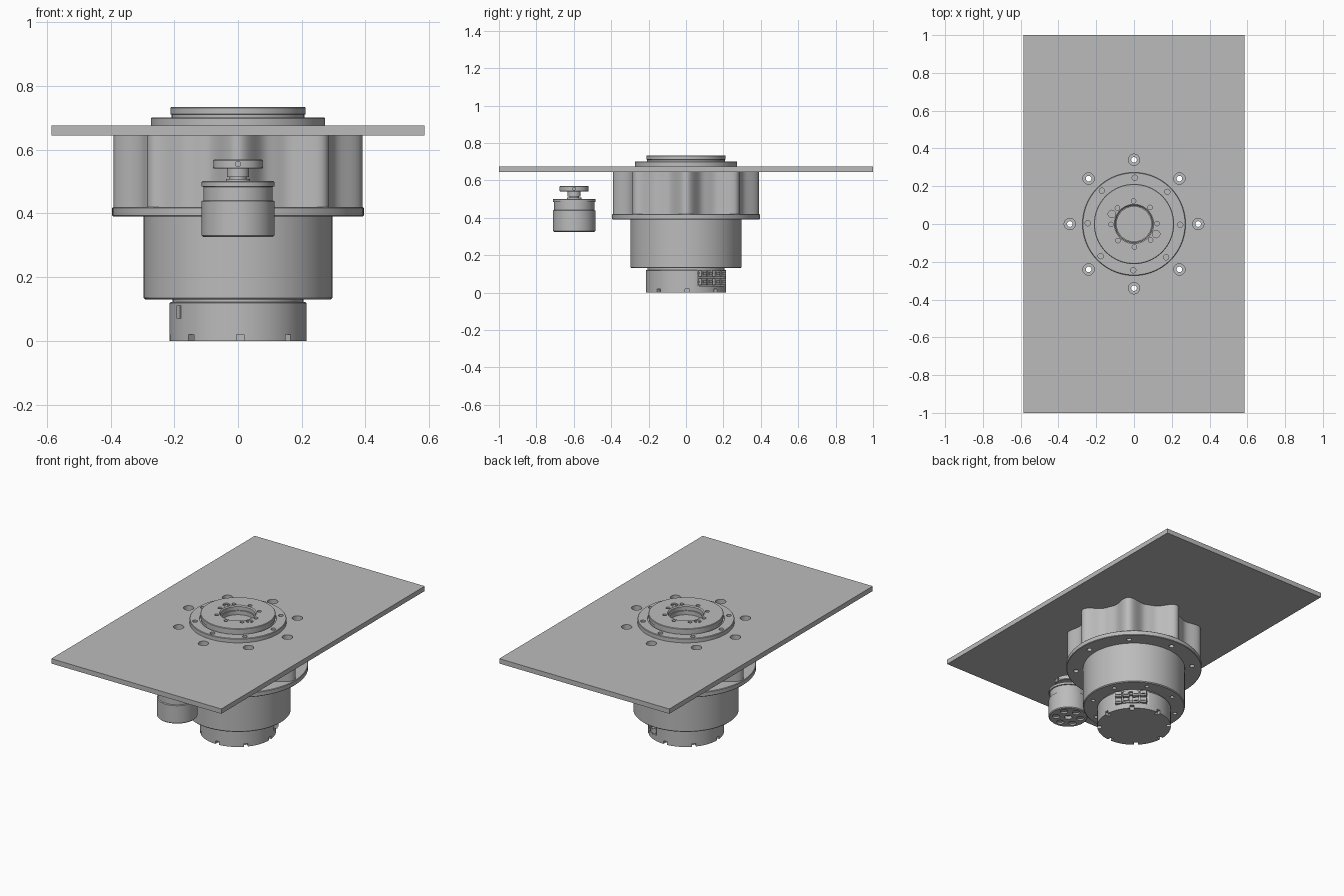
import bpy, bmesh
from math import sin, cos, pi, radians, tau
from mathutils import Matrix, Vector

cube = bpy.data.objects.get("Cube")
if cube:
    bpy.data.objects.remove(cube)

metal = bpy.data.materials.new("machined_grey")
metal.use_nodes = True
GREY = (0.5, 0.5, 0.5, 1)
metal.diffuse_color = GREY
metal.node_tree.nodes["Principled BSDF"].inputs["Base Color"].default_value = GREY


def finish(name, bm):
    bmesh.ops.recalc_face_normals(bm, faces=bm.faces)
    mesh = bpy.data.meshes.new(name)
    bm.to_mesh(mesh)
    bm.free()
    mesh.materials.append(metal)
    obj = bpy.data.objects.new(name, mesh)
    bpy.context.collection.objects.link(obj)
    return obj


def activate(obj):
    bpy.ops.object.select_all(action='DESELECT')
    obj.select_set(True)
    bpy.context.view_layer.objects.active = obj


def smooth(obj):
    activate(obj)
    bpy.ops.object.shade_smooth_by_angle(angle=radians(30))


def stack(bm, rings):
    """Skin a list of equal-length point rings and cap both ends."""
    loops = [[bm.verts.new(p) for p in ring] for ring in rings]
    n = len(loops[0])
    for a, b in zip(loops, loops[1:]):
        for i in range(n):
            j = (i + 1) % n
            bm.faces.new((a[i], a[j], b[j], b[i]))
    bm.faces.new(loops[0][::-1])
    bm.faces.new(loops[-1])


def circle(r, z, n, x=0, y=0):
    return [(x + r * cos(tau * i / n), y + r * sin(tau * i / n), z) for i in range(n)]


def turned(name, profile, y=0, n=96):
    bm = bmesh.new()
    stack(bm, [circle(r, z, n, 0, y) for r, z in profile])
    return finish(name, bm)


def add_box(bm, size, angle, radius, side, z):
    """Box whose local x axis points outwards at the given angle."""
    m = (Matrix.Rotation(angle, 4, 'Z') @ Matrix.Translation((radius, side, z))
         @ Matrix.Diagonal((*size, 1)))
    bmesh.ops.create_cube(bm, size=1, matrix=m)


def cut(obj, bm):
    cutter = finish("cutter", bm)
    cutter.hide_render = True
    activate(obj)
    mod = obj.modifiers.new("cut", 'BOOLEAN')
    mod.operation = 'DIFFERENCE'
    mod.solver = 'EXACT'
    mod.object = cutter
    bpy.ops.object.modifier_apply(modifier=mod.name)
    bpy.data.objects.remove(cutter)


def drill(obj, centres, r, z0, z1, n=20):
    bm = bmesh.new()
    for x, y in centres:
        stack(bm, [circle(r, z, n, x, y) for z in (z0, z1)])
    cut(obj, bm)


def polar(r, count, start=0.0, y=0.0):
    return [(r * cos(start + tau * i / count), y + r * sin(start + tau * i / count))
            for i in range(count)]


BOLTS = polar(0.34, 8)

# Mounting plate with bolt clearance holes
bm = bmesh.new()
bmesh.ops.create_cube(bm, size=1, matrix=Matrix.Translation((0, 0, 0.66))
                      @ Matrix.Diagonal((1.17, 2, 0.03, 1)))
plate = finish("mounting_plate", bm)
drill(plate, BOLTS, 0.03, 0.6, 0.7)

# Scalloped housing with eight bolt lobes
def lobed(z, n=192):
    ring = []
    for i in range(n):
        a = tau * i / n
        r = 0.313 + 0.077 * (0.5 + 0.5 * cos(8 * a)) ** 2
        ring.append((r * cos(a), r * sin(a), z))
    return ring

bm = bmesh.new()
stack(bm, [lobed(0.42), lobed(0.645)])
housing = finish("scalloped_housing", bm)
drill(housing, BOLTS, 0.015, 0.4, 0.66)

# Flange under the housing
flange = turned("housing_flange", [(0.392, 0.39), (0.395, 0.393), (0.395, 0.417), (0.392, 0.42)])
drill(flange, BOLTS, 0.015, 0.38, 0.43)

# Main body drum
body = turned("body_drum", [(0.292, 0.13), (0.297, 0.135), (0.297, 0.39)])
drill(body, polar(0.25, 8, pi / 8), 0.012, 0.1, 0.16)

# Rotating output ring with a stepped top and central bore
output = turned("output_ring", [
    (0.273, 0.675), (0.273, 0.698), (0.27, 0.701), (0.216, 0.701), (0.216, 0.695),
    (0.208, 0.695), (0.208, 0.71), (0.212, 0.711), (0.212, 0.731), (0.209, 0.734),
    (0.104, 0.734), (0.098, 0.728), (0.098, 0.705), (0.092, 0.705), (0.092, 0.68)])
drill(output, polar(0.245, 8, radians(-1)), 0.014, 0.685, 0.72)
drill(output, polar(0.122, 8, radians(1)), 0.012, 0.71, 0.75)
side_ports = [(0.117, -0.053), (-0.117, 0.053)]
drill(output, side_ports, 0.02, 0.725, 0.75)
port_pins = bmesh.new()
for x, y in side_ports:
    stack(port_pins, [circle(0.01, z, 16, x, y) for z in (0.72, 0.731)])
smooth(finish("port_pins", port_pins))

# Lower neck and notched base
neck = turned("base_neck", [(0.205, 0.118), (0.205, 0.132)])
base = turned("base_cap", [(0.215, 0), (0.215, 0.118), (0.212, 0.121)])
bm = bmesh.new()
for k in range(8):
    add_box(bm, (0.05, 0.024, 0.04), radians(2) + k * pi / 4, 0.215, 0, 0)
add_box(bm, (0.1, 0.21, 0.09), pi / 4, 0.237, 0, 0.08)
cut(base, bm)

# Connector blocks set in the base recess
bm = bmesh.new()
for z in (0.057, 0.102):
    for side in (-0.073, -0.028, 0.028, 0.073):
        add_box(bm, (0.024, 0.038, 0.034), pi / 4, 0.198, side, z)
        add_box(bm, (0.01, 0.026, 0.014), pi / 4, 0.212, side, z)
    add_box(bm, (0.01, 0.19, 0.008), pi / 4, 0.19, 0, z)
finish("connector_blocks", bm)

# Small key on the base side
bm = bmesh.new()
add_box(bm, (0.012, 0.022, 0.04), radians(-149), 0.213, 0, 0.09)
finish("base_key", bm)

# Separate small motor
MY = -0.598
motor = turned("motor_body", [
    (0.109, 0.325), (0.114, 0.33), (0.114, 0.438), (0.108, 0.441), (0.108, 0.483),
    (0.114, 0.484), (0.114, 0.498), (0.111, 0.501)], MY, 64)
drill(motor, polar(0.072, 6, pi / 6, MY), 0.022, 0.3, 0.335)
drill(motor, [(0, MY)], 0.022, 0.3, 0.345)

# Motor shaft and drive disc
shaft = turned("motor_shaft", [
    (0.038, 0.5), (0.038, 0.508), (0.026, 0.508), (0.026, 0.514), (0.035, 0.514),
    (0.035, 0.54)], MY, 32)
disc = turned("drive_disc", [
    (0.075, 0.54), (0.078, 0.543), (0.078, 0.566), (0.075, 0.569), (0.02, 0.569),
    (0.02, 0.56)], MY, 48)
bm = bmesh.new()
for k in range(4):
    m = (Matrix.Translation((0, MY, 0.555)) @ Matrix.Rotation(k * pi / 2, 4, 'Z')
         @ Matrix.Translation((0.078, 0, 0)) @ Matrix.Rotation(pi / 2, 4, 'Y'))
    bmesh.ops.create_cone(bm, cap_ends=True, segments=16, radius1=0.008,
                          radius2=0.008, depth=0.03, matrix=m)
cut(disc, bm)

for part in (plate, housing, flange, body, output, neck, base, motor, shaft, disc):
    smooth(part)
